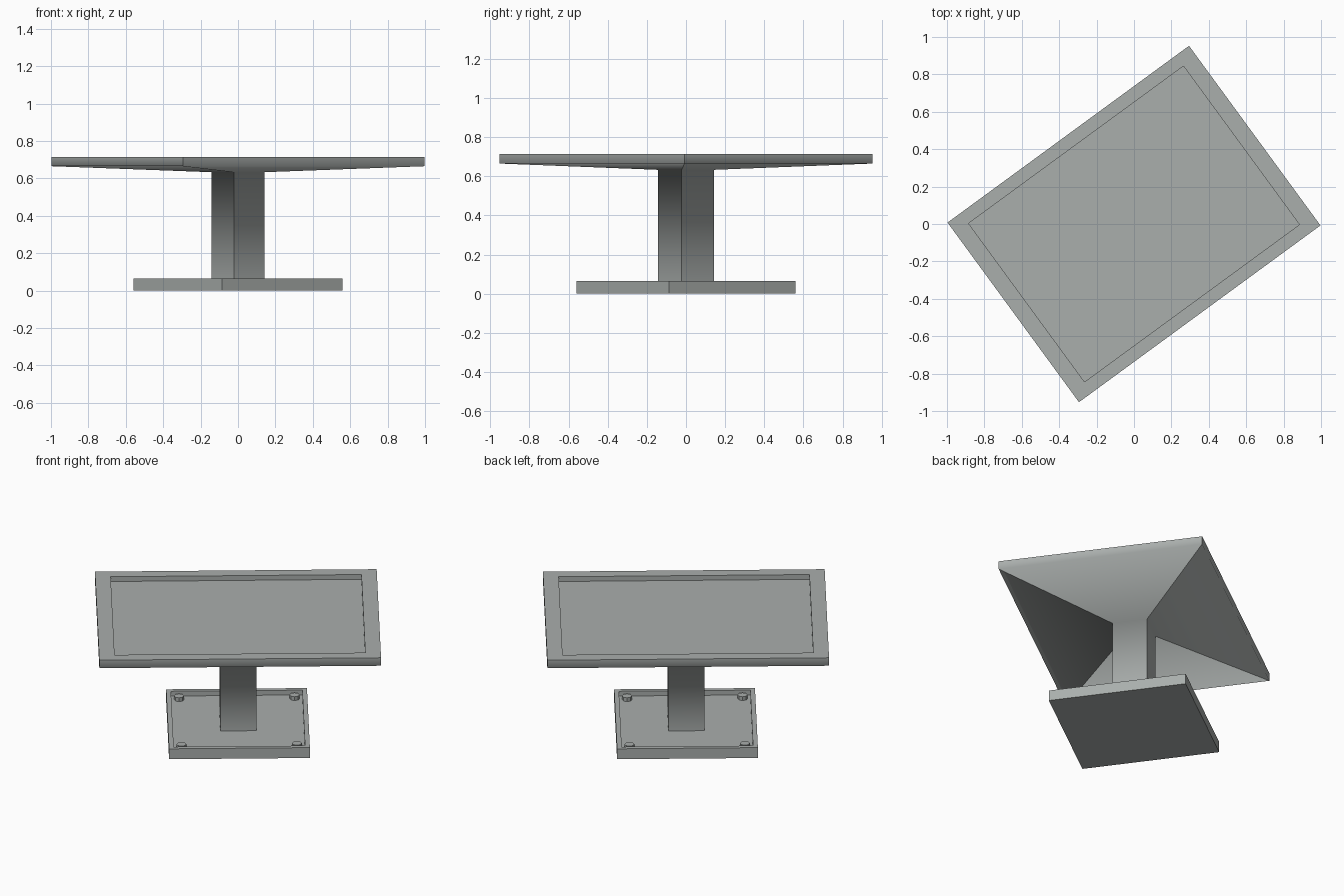
import bpy, bmesh, math
from mathutils import Matrix

if "Cube" in bpy.data.objects:
    bpy.data.objects.remove(bpy.data.objects["Cube"])

ROT = Matrix.Rotation(math.radians(36.2), 4, 'Z')

grey = bpy.data.materials.new("warm_grey_metal")
grey.diffuse_color = (0.40, 0.425, 0.415, 1)
grey.use_nodes = True
grey.node_tree.nodes["Principled BSDF"].inputs["Base Color"].default_value = grey.diffuse_color


def finish(bm, name):
    bm.transform(ROT)
    bm.normal_update()
    me = bpy.data.meshes.new(name)
    bm.to_mesh(me)
    bm.free()
    me.materials.append(grey)
    ob = bpy.data.objects.new(name, me)
    bpy.context.collection.objects.link(ob)
    return ob


def loft(name, rings, smooth=()):
    """Stack rectangular rings (half width, half depth, z) from the underside
    around the outside to the inner floor; bands listed in smooth are blended."""
    bm = bmesh.new()
    loops = [[bm.verts.new((sx * a, sy * b, z))
              for sx, sy in ((-1, -1), (1, -1), (1, 1), (-1, 1))]
             for a, b, z in rings]
    bm.faces.new(loops[0][::-1])
    bm.faces.new(loops[-1])
    bands = {}
    for i, (lo, hi) in enumerate(zip(loops, loops[1:])):
        for k in range(4):
            n = (k + 1) % 4
            f = bm.faces.new((lo[k], lo[n], hi[n], hi[k]))
            f.smooth = i in smooth
            bands[f] = k
    # blend only within one side of the table
    for e in bm.edges:
        fs = e.link_faces
        same = all(f.smooth for f in fs) and len({bands[f] for f in fs}) == 1
        e.smooth = same
    return finish(bm, name)


# pillar flaring into the shallow underside, rim and recessed table top
loft("table_top_and_pillar", [
    (0.102, 0.102, 0.034),
    (0.102, 0.102, 0.633),
    (0.80, 0.595, 0.665),
    (0.80, 0.595, 0.715),
    (0.712, 0.525, 0.715),
    (0.712, 0.525, 0.685),
], smooth=(0, 1, 2))

# square foot plate with a recessed upper face
loft("base_plate", [
    (0.40, 0.40, 0.0),
    (0.40, 0.40, 0.065),
    (0.373, 0.373, 0.065),
    (0.373, 0.373, 0.035),
])

# four corner bolts
for i, (sx, sy) in enumerate(((-1, -1), (1, -1), (1, 1), (-1, 1))):
    bm = bmesh.new()
    bmesh.ops.create_cone(bm, cap_ends=True, segments=8, radius1=0.028, radius2=0.028,
                          depth=0.025,
                          matrix=Matrix.Translation((sx * 0.328, sy * 0.325, 0.0465)))
    finish(bm, f"corner_bolt_{i + 1}")
